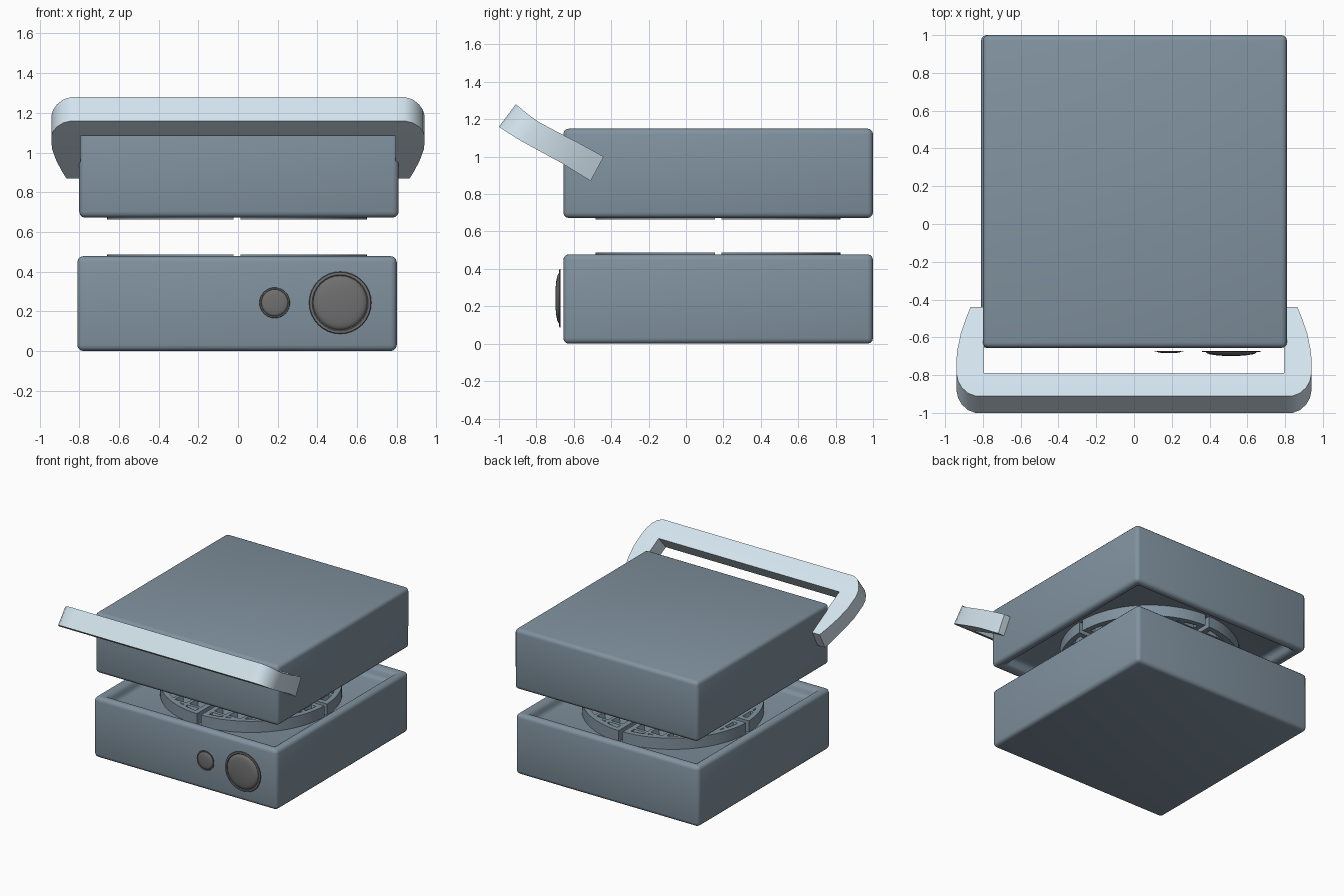
import bpy, bmesh, math
from mathutils import Matrix

if "Cube" in bpy.data.objects:
    bpy.data.objects.remove(bpy.data.objects["Cube"])

MID_Y, HALF_X, HALF_Y = 0.172, 0.805, 0.828   # housing centre and half sizes
HOUSING_H, TOTAL_H = 0.478, 1.15


def material(name, rgb):
    m = bpy.data.materials.new(name)
    m.diffuse_color = (*rgb, 1)
    m.use_nodes = True
    m.node_tree.nodes["Principled BSDF"].inputs["Base Color"].default_value = m.diffuse_color
    return m


BLUE = material("blue_grey", (0.22, 0.29, 0.35))
PALE = material("pale_blue", (0.65, 0.77, 0.85))
DARK = material("dark_grey", (0.16, 0.16, 0.16))


def make(name, bm, mat=None, loc=(0, 0, 0)):
    bmesh.ops.recalc_face_normals(bm, faces=bm.faces)
    me = bpy.data.meshes.new(name)
    bm.to_mesh(me)
    bm.free()
    ob = bpy.data.objects.new(name, me)
    ob.location = loc
    bpy.context.collection.objects.link(ob)
    if mat:
        me.materials.append(mat)
    return ob


def smooth(ob, angle=30):
    bpy.ops.object.select_all(action='DESELECT')
    ob.select_set(True)
    bpy.context.view_layer.objects.active = ob
    bpy.ops.object.shade_smooth_by_angle(angle=math.radians(angle))


def apply(ob):
    dg = bpy.context.evaluated_depsgraph_get()
    me = bpy.data.meshes.new_from_object(ob.evaluated_get(dg))
    ob.modifiers.clear()
    ob.data = me


def boolean(ob, other, op):
    m = ob.modifiers.new(op, 'BOOLEAN')
    m.operation, m.object, m.solver = op, other, 'EXACT'
    apply(ob)
    bpy.data.objects.remove(other)


def flipped_copy(ob, name, dx=0.0):
    """Upside-down twin for the lid."""
    me = ob.data.copy()
    me.transform(Matrix.Diagonal((1, 1, -1, 1)))
    me.flip_normals()
    twin = bpy.data.objects.new(name, me)
    twin.location = (ob.location.x + dx, ob.location.y, TOTAL_H)
    bpy.context.collection.objects.link(twin)
    return twin


def sector(name, gap, radius, z0, z1):
    """Quarter disc prism, straight sides at x = gap and y = gap."""
    a0 = math.asin(gap / radius)
    n = 20
    bm = bmesh.new()
    pts = [(gap, gap)]
    for i in range(n + 1):
        a = a0 + (math.pi / 2 - 2 * a0) * i / n
        pts.append((radius * math.cos(a), radius * math.sin(a)))
    f = bm.faces.new([bm.verts.new((x, y, z0)) for x, y in pts])
    top = bmesh.ops.extrude_face_region(bm, geom=[f])["geom"]
    bmesh.ops.translate(bm, vec=(0, 0, z1 - z0),
                        verts=[g for g in top if isinstance(g, bmesh.types.BMVert)])
    return make(name, bm, BLUE, (-0.005, MID_Y, 0))


# lower housing with tapered pocket in its top
bm = bmesh.new()
bmesh.ops.create_cube(bm, size=1, matrix=Matrix.Translation((0, 0, HOUSING_H / 2)) @
                      Matrix.Diagonal((2 * HALF_X, 2 * HALF_Y, HOUSING_H, 1)))
top = max(bm.faces, key=lambda f: f.calc_center_median().z)
bmesh.ops.inset_region(bm, faces=[top], thickness=0.10)
bmesh.ops.inset_region(bm, faces=[top], thickness=0.03, depth=-0.08)
lower = make("lower_housing", bm, BLUE, (-0.005, MID_Y, 0))
bev = lower.modifiers.new("bevel", 'BEVEL')
bev.width, bev.segments = 0.03, 3
apply(lower)
smooth(lower, 40)

# waffle plate: four quarters with a rim and a grid of pyramid pits
plate = sector("lower_waffle_plate", 0.018, 0.655, 0.385, 0.487)
pits = bmesh.new()
pitch = 0.128
for i in range(5):
    for j in range(5):
        x, y = 0.045 + pitch * (i + 0.5), 0.045 + pitch * (j + 0.5)
        if math.hypot(x, y) < 0.70:
            bmesh.ops.create_cone(pits, cap_ends=True, segments=4, radius1=0.035, radius2=0.083,
                                  depth=0.10, matrix=Matrix.Translation((x, y, 0.46)) @
                                  Matrix.Rotation(math.pi / 4, 4, 'Z'))
cutter = make("pit_cutter", pits, None, plate.location)
cutter.hide_render = True
boolean(cutter, sector("pit_limit", 0.045, 0.615, 0.3, 0.6), 'INTERSECT')
boolean(plate, cutter, 'DIFFERENCE')
mir = plate.modifiers.new("mirror", 'MIRROR')
mir.use_axis = (True, True, False)
mir.use_mirror_merge = False
apply(plate)
smooth(plate, 20)

# lid parts
flipped_copy(lower, "upper_housing", 0.01)
flipped_copy(plate, "upper_waffle_plate", 0.0)


# dome knobs with a thin collar
def knob(name, x, z, r, height):
    prof = [(0, 0), (1, 0), (0.98, 0.2), (0.9, 0.25), (0.87, 0.1), (0.84, 0.3)]
    prof += [(0.84 * math.cos(a), 0.3 + 0.7 * math.sin(a))
             for a in (math.pi / 2 * k / 6 for k in range(1, 7))]
    b = bmesh.new()
    vs = [b.verts.new((r * p, -height * q, 0)) for p, q in prof]
    es = [b.edges.new(e) for e in zip(vs, vs[1:])]
    bmesh.ops.spin(b, geom=vs + es, cent=(0, 0, 0), axis=(0, 1, 0),
                   angle=2 * math.pi, steps=32)
    bmesh.ops.remove_doubles(b, verts=b.verts, dist=1e-5)
    smooth(make(name, b, DARK, (x, -0.672, z)), 35)


knob("large_knob", 0.515, 0.243, 0.157, 0.027)
knob("small_knob", 0.185, 0.243, 0.077, 0.012)

# bent U handle: (upper y, upper z, lower y, lower z, outer half width)
stations = [(-0.91, 1.28, -1.0, 1.16, 0.84), (-0.895, 1.268, -0.985, 1.15, 0.88),
            (-0.865, 1.243, -0.955, 1.13, 0.912), (-0.83, 1.215, -0.92, 1.107, 0.932),
            (-0.79, 1.187, -0.88, 1.083, 0.94), (-0.68, 1.128, -0.765, 1.02, 0.938),
            (-0.58, 1.077, -0.66, 0.963, 0.917), (-0.50, 1.033, -0.575, 0.91, 0.89),
            (-0.44, 1.0, -0.51, 0.87, 0.865)]
INNER, BAR = 0.793, 4
bm = bmesh.new()
up, low = [], []
for uy, uz, ly, lz, o in stations:
    cols = (-o, -INNER, INNER, o)
    up.append([bm.verts.new((x, uy, uz)) for x in cols])
    low.append([bm.verts.new((x, ly, lz)) for x in cols])
pair = {u: l for ru, rl in zip(up, low) for u, l in zip(ru, rl)}
tops = []
for s in range(len(stations) - 1):
    for c in range(3):
        if c != 1 or s < BAR:
            q = [up[s][c], up[s][c + 1], up[s + 1][c + 1], up[s + 1][c]]
            tops.append(bm.faces.new(q))
            bm.faces.new([pair[v] for v in reversed(q)])
for e in [e for f in tops for e in f.edges if e.is_boundary]:
    a, b = e.verts
    bm.faces.new((b, a, pair[a], pair[b]))
bmesh.ops.delete(bm, geom=[v for v in bm.verts if not v.link_faces], context='VERTS')
smooth(make("handle", bm, PALE), 30)
